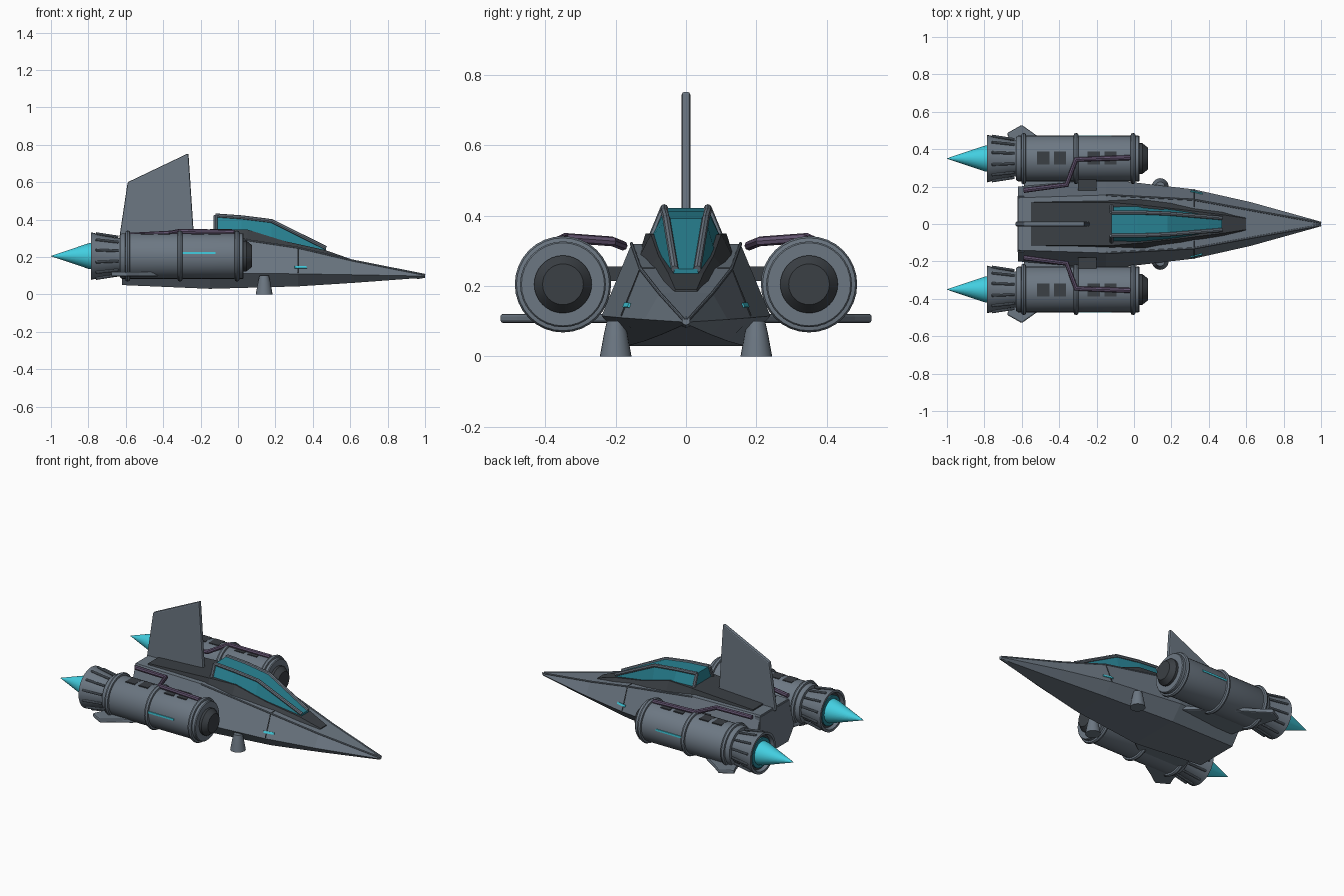
import bpy, bmesh, math
from mathutils import Vector

cube = bpy.data.objects.get("Cube")
if cube:
    bpy.data.objects.remove(cube)


def material(name, rgb):
    m = bpy.data.materials.new(name)
    m.use_nodes = True
    m.diffuse_color = (*rgb, 1)
    bsdf = next(n for n in m.node_tree.nodes if n.type == "BSDF_PRINCIPLED")
    bsdf.inputs["Base Color"].default_value = (*rgb, 1)
    return m


GREY = material("hull grey", (0.15, 0.185, 0.225))
DARK = material("dark metal", (0.043, 0.05, 0.058))
GLASS = material("teal glass", (0.022, 0.23, 0.30))
GLOW = material("cyan glow", (0.055, 0.62, 0.75))
PURPLE = material("purple pipe", (0.12, 0.085, 0.155))


def add_mesh(name, bm, mat, smooth=False):
    bmesh.ops.recalc_face_normals(bm, faces=bm.faces)
    me = bpy.data.meshes.new(name)
    bm.to_mesh(me)
    bm.free()
    me.materials.append(mat)
    ob = bpy.data.objects.new(name, me)
    bpy.context.collection.objects.link(ob)
    if smooth:
        bpy.ops.object.select_all(action="DESELECT")
        ob.select_set(True)
        bpy.context.view_layer.objects.active = ob
        bpy.ops.object.shade_smooth_by_angle(angle=math.radians(35))
    return ob


def loft(name, rings, mat, caps=True, smooth=False):
    """Skin a row of closed rings with equal point counts."""
    bm = bmesh.new()
    rows = [[bm.verts.new(p) for p in ring] for ring in rings]
    n = len(rows[0])
    for a, b in zip(rows, rows[1:]):
        for i in range(n):
            j = (i + 1) % n
            bm.faces.new((a[i], a[j], b[j], b[i]))
    if caps:
        bm.faces.new(rows[0])
        bm.faces.new(rows[-1])
    return add_mesh(name, bm, mat, smooth)


def lathe(name, profile, centre, mat, axis="X", caps=True, sides=32):
    """Turn (position, radius) pairs around an axis through centre."""
    rings = []
    for t, r in profile:
        ring = []
        for i in range(sides):
            a = 2 * math.pi * i / sides
            u, v = r * math.cos(a), r * math.sin(a)
            ring.append(Vector(centre) + Vector((t, u, v) if axis == "X" else (u, v, t)))
        rings.append(ring)
    return loft(name, rings, mat, caps, True)


def tube(name, points, radius, mat):
    cu = bpy.data.curves.new(name, "CURVE")
    cu.dimensions = "3D"
    cu.bevel_depth, cu.bevel_resolution, cu.use_fill_caps = radius, 2, True
    sp = cu.splines.new("POLY")
    sp.points.add(len(points) - 1)
    for p, co in zip(sp.points, points):
        p.co = (*co, 1)
    tmp = bpy.data.objects.new(name, cu)
    bpy.context.collection.objects.link(tmp)
    dg = bpy.context.evaluated_depsgraph_get()
    me = bpy.data.meshes.new_from_object(tmp.evaluated_get(dg))
    bpy.data.objects.remove(tmp)
    bm = bmesh.new()
    bm.from_mesh(me)
    bpy.data.meshes.remove(me)
    return add_mesh(name, bm, mat, True)


def box(name, centre, size, mat, rot=(0, 0, 0)):
    bm = bmesh.new()
    bmesh.ops.create_cube(bm, size=1)
    for v in bm.verts:
        v.co = v.co * Vector(size)
    ob = add_mesh(name, bm, mat)
    ob.location, ob.rotation_euler = centre, rot
    return ob


def slab(name, outline, thickness, mat, place):
    """Extrude a 2D outline; place maps (u, v, w) to space."""
    h = thickness / 2
    ob = loft(name, [[place(u, v, w) for u, v in outline] for w in (-h, h)], mat)
    bev = ob.modifiers.new("soft edge", "BEVEL")
    bev.width, bev.segments = thickness * 0.3, 2
    return ob


def symmetric(x, pairs):
    """Ring at x from right-hand (half width, z) pairs, listed top to bottom."""
    return [(x, w, z) for w, z in pairs] + [(x, -w, z) for w, z in reversed(pairs)]


# Hull: roof edge, side chine and belly edge at each station
hull = [(-0.62, (0.14, 0.32), (0.20, 0.13), (0.14, 0.05)),
        (-0.15, (0.155, 0.32), (0.24, 0.115), (0.165, 0.03)),
        (0.32, (0.13, 0.25), (0.185, 0.11), (0.12, 0.043)),
        (0.62, (0.075, 0.18), (0.118, 0.105), (0.07, 0.062)),
        (1.0, (0.007, 0.105), (0.012, 0.098), (0.006, 0.09))]
loft("hull", [symmetric(x, p) for x, *p in hull], GREY)
box("stern_plate", (-0.605, 0, 0.2), (0.035, 0.3, 0.22), GREY)
lathe("nose_tip", [(0.955, 0.017), (1.0, 0.009)], (0, 0, 0.098), GREY, sides=8)

# Dark spine that carries the canopy
spine = [(-0.55, (0.115, 0.328), (0.118, 0.30)), (-0.12, (0.115, 0.35), (0.13, 0.30)),
         (0.05, (0.10, 0.347), (0.14, 0.27)), (0.25, (0.078, 0.285), (0.115, 0.24)),
         (0.47, (0.05, 0.236), (0.08, 0.19)), (0.6, (0.03, 0.19), (0.04, 0.165))]
loft("spine", [symmetric(x, p) for x, *p in spine], DARK)

# Canopy glass and frame
canopy = [(-0.12, (0.062, 0.422), (0.095, 0.34)), (0.02, (0.062, 0.412), (0.10, 0.335)),
          (0.18, (0.056, 0.392), (0.085, 0.285)), (0.47, (0.032, 0.248), (0.036, 0.23))]
loft("canopy_glass", [symmetric(x, p) for x, *p in canopy], GLASS)
for s, side in ((1, "left"), (-1, "right")):
    rail = [(x, s * t[0], t[1]) for x, t, b in canopy]
    tube(f"canopy_rail_{side}", rail, 0.011, GREY)
    tube(f"canopy_post_{side}", [(-0.12, s * 0.062, 0.422), (-0.12, s * 0.1, 0.33)], 0.011, GREY)

# Tail fin
slab("tail_fin", [(-0.635, 0.3), (-0.59, 0.60), (-0.265, 0.755), (-0.235, 0.3)], 0.025, GREY,
     lambda u, v, w: (u, w, v))


def build_side(s, side):
    engine = (0, s * 0.35, 0.205)

    # Engine pod, bands and intake
    lathe(f"engine_body_{side}", [(-0.63, 0.115), (-0.62, 0.122), (0.025, 0.122), (0.03, 0.118)],
          engine, GREY)
    for i, x in enumerate((-0.59, -0.31, -0.005)):
        lathe(f"engine_band_{side}_{i}",
              [(x - 0.014, 0.118), (x - 0.011, 0.132), (x, 0.137), (x + 0.011, 0.132), (x + 0.014, 0.118)],
              engine, GREY)
    lathe(f"intake_{side}", [(0.025, 0.082), (0.045, 0.082), (0.075, 0.058)], engine, DARK)

    # Flared nozzle with ribs, glowing disc and exhaust flame
    lathe(f"nozzle_{side}", [(-0.62, 0.095), (-0.66, 0.098), (-0.785, 0.127), (-0.785, 0.112), (-0.75, 0.10)],
          engine, GREY, caps=False)
    lathe(f"nozzle_liner_{side}", [(-0.755, 0.104), (-0.765, 0.104)], engine, DARK)
    lathe(f"exhaust_disc_{side}", [(-0.765, 0.092), (-0.775, 0.092)], engine, GLASS)
    lathe(f"exhaust_flame_{side}", [(-0.775, 0.072), (-0.80, 0.068), (-1.0, 0.001)], engine, GLOW)
    for i in range(12):
        a = math.tau * (i + 0.5) / 12
        start, end = [(x, engine[1] + r * math.cos(a), engine[2] + r * math.sin(a))
                      for x, r in ((-0.64, 0.106), (-0.76, 0.125))]
        tube(f"nozzle_rib_{side}_{i}", [start, end], 0.007, GREY)

    # Engine vents and light strip
    for i, x in enumerate((-0.485, -0.395, -0.215, -0.125)):
        box(f"vent_{side}_{i}", (x, s * 0.353, 0.3225), (0.065, 0.068, 0.009), DARK)
    box(f"engine_light_{side}", (-0.21, s * 0.4705, 0.222), (0.18, 0.008, 0.012), GLOW)

    # Pipe from hull roof to engine
    tube(f"pipe_{side}", [(-0.59, s * 0.18, 0.315), (-0.36, s * 0.21, 0.327),
                          (-0.31, s * 0.345, 0.337), (-0.02, s * 0.355, 0.332)], 0.014, PURPLE)
    box(f"engine_mount_{side}", (-0.25, s * 0.21, 0.235), (0.1, 0.06, 0.04), DARK)

    # Stub wing below the engine
    slab(f"wing_{side}", [(-0.12, 0.18), (-0.45, 0.43), (-0.53, 0.48), (-0.6, 0.53),
                          (-0.68, 0.485), (-0.66, 0.44), (-0.58, 0.18)], 0.026, GREY,
         lambda u, v, w: (u, s * v, 0.108 + w))

    # Landing foot
    lathe(f"landing_foot_{side}", [(0, 0.045), (0.05, 0.036), (0.066, 0.033), (0.1, 0.025)],
          (0.14, s * 0.2, 0), GREY, axis="Z", sides=20)

    # Hull edge trims, panel seam and marker light
    trim = [(x, s * p[0][0], p[0][1]) for x, *p in hull[1:]]
    tube(f"roof_trim_{side}", trim, 0.005, GREY)
    tube(f"hull_seam_{side}", [(0.32, s * 0.184, 0.115), (0.32, s * 0.13, 0.25), (0.32, s * 0.09, 0.25)],
         0.003, DARK)
    box(f"marker_light_{side}", (0.335, s * 0.168, 0.145), (0.065, 0.008, 0.013), GLOW,
        (s * 0.38, 0, -s * 0.22))


for s, side in ((1, "left"), (-1, "right")):
    build_side(s, side)
